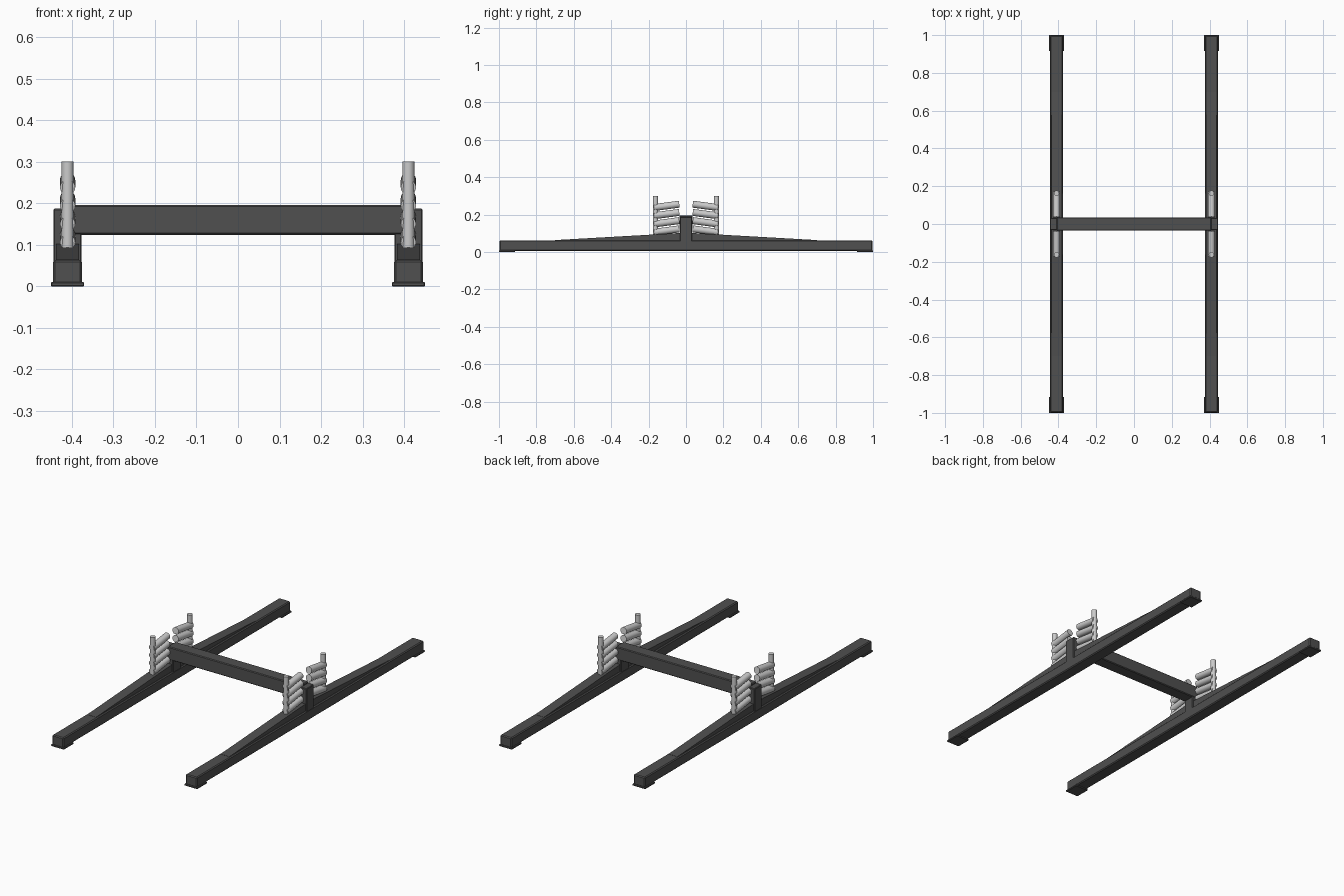
import bpy, bmesh
from mathutils import Vector

if "Cube" in bpy.data.objects:
    bpy.data.objects.remove(bpy.data.objects["Cube"])


def material(name, v):
    m = bpy.data.materials.new(name)
    m.diffuse_color = (v, v, v, 1)
    m.use_nodes = True
    m.node_tree.nodes["Principled BSDF"].inputs["Base Color"].default_value = m.diffuse_color
    return m


dark = material("dark_grey", 0.08)
light = material("light_grey", 0.6)


def finish(name, bm, mat, bevel=0.0):
    bmesh.ops.recalc_face_normals(bm, faces=bm.faces[:])
    me = bpy.data.meshes.new(name)
    bm.to_mesh(me)
    bm.free()
    me.materials.append(mat)
    ob = bpy.data.objects.new(name, me)
    bpy.context.collection.objects.link(ob)
    if bevel:
        mod = ob.modifiers.new("bevel", "BEVEL")
        mod.width = bevel
        mod.segments = 1
    return ob


def box(name, lo, hi, mat, bevel=0.0):
    bm = bmesh.new()
    bmesh.ops.create_cube(bm, size=1)
    lo, hi = Vector(lo), Vector(hi)
    for v in bm.verts:
        v.co = (lo + hi) / 2 + v.co * (hi - lo)
    return finish(name, bm, mat, bevel)


def rod(name, a, b, r, mat):
    a, b = Vector(a), Vector(b)
    bm = bmesh.new()
    bmesh.ops.create_cone(bm, cap_ends=True, segments=16, radius1=r, radius2=r, depth=(b - a).length)
    q = (b - a).to_track_quat('Z', 'Y')
    for v in bm.verts:
        v.co = (a + b) / 2 + q @ v.co
    ob = finish(name, bm, mat)
    for p in ob.data.polygons:
        p.use_smooth = len(p.vertices) == 4
    return ob


def ramp(name, x, w, mat):
    # tapered rib on top of the skid, drawn as a side profile
    prof = [(-0.7, 0.05), (0.7, 0.05), (0.7, 0.064), (0.03, 0.102), (-0.03, 0.102), (-0.7, 0.064)]
    bm = bmesh.new()
    f = bm.faces.new([bm.verts.new((x - w / 2, y, z)) for y, z in prof])
    ext = bmesh.ops.extrude_face_region(bm, geom=[f])["geom"]
    bmesh.ops.translate(bm, vec=(w, 0, 0), verts=[e for e in ext if isinstance(e, bmesh.types.BMVert)])
    return finish(name, bm, mat)


for side, sx in (("left", -1), ("right", 1)):
    x = 0.41 * sx
    # skid, rib and upright
    box(side + "_skid", (x - 0.035, -0.997, 0.006), (x + 0.035, 0.997, 0.063), dark, 0.005)
    ramp(side + "_rib", x, 0.055, dark)
    box(side + "_upright", (x - 0.034, -0.033, 0.02), (x + 0.034, 0.033, 0.187), dark, 0.003)
    for end, sy in (("front", -1), ("back", 1)):
        tag = f"{side}_{end}"
        # foot pad under the skid tip
        ys = sorted((0.915 * sy, 1.0 * sy))
        box(tag + "_foot", (x - 0.04, ys[0], 0), (x + 0.04, ys[1], 0.01), dark, 0.002)
        # spring post and stacked slanted coils
        rod(tag + "_post", (x, 0.163 * sy, 0.08), (x, 0.163 * sy, 0.3), 0.0145, light)
        for i in range(4):
            z = 0.247 - 0.044 * i
            rod(f"{tag}_coil_{i + 1}", (x, 0.036 * sy, z + 0.009), (x, 0.17 * sy, z - 0.009), 0.0185, light)

# cross beam joining both uprights
box("cross_beam", (-0.41, -0.035, 0.124), (0.41, 0.035, 0.196), dark, 0.004)
